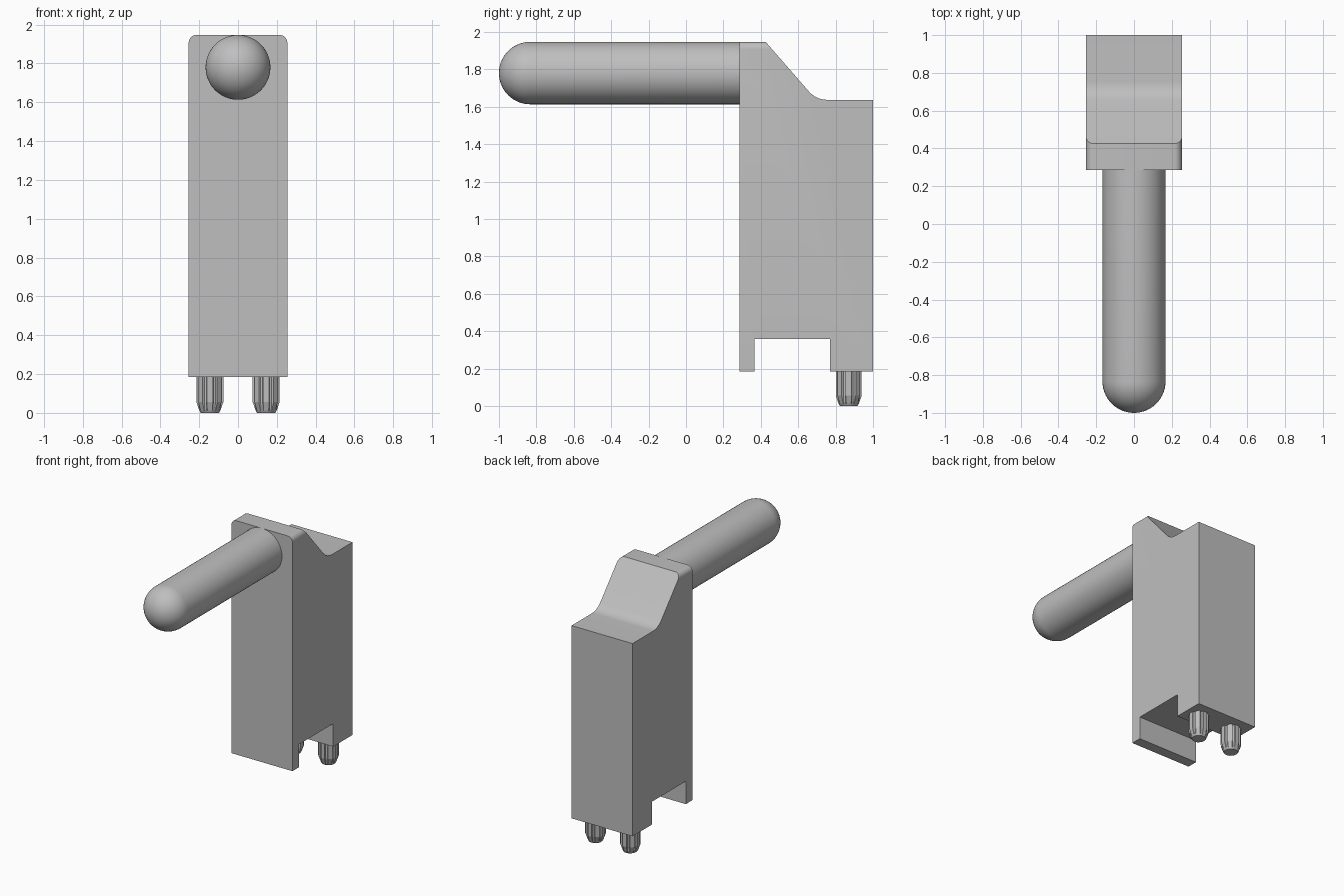
import bpy, math

if "Cube" in bpy.data.objects:
    bpy.data.objects.remove(bpy.data.objects["Cube"])

grey = bpy.data.materials.new("light_grey")
grey.diffuse_color = (0.52, 0.52, 0.52, 1)
grey.use_nodes = True
grey.node_tree.nodes["Principled BSDF"].inputs["Base Color"].default_value = grey.diffuse_color


def arc(cx, cy, r, a0, a1, n):
    """Points along a circular arc, angles in degrees."""
    return [(cx + r * math.cos(math.radians(a0 + (a1 - a0) * i / n)),
             cy + r * math.sin(math.radians(a0 + (a1 - a0) * i / n))) for i in range(n + 1)]


def loft(name, rings, smooth=True, angle=30):
    """Join equal-length rings of points into a capped solid."""
    n = len(rings[0])
    verts = [p for ring in rings for p in ring]
    faces = [(k * n + i, k * n + (i + 1) % n, (k + 1) * n + (i + 1) % n, (k + 1) * n + i)
             for k in range(len(rings) - 1) for i in range(n)]
    faces += [tuple(reversed(range(n))), tuple(range(len(verts) - n, len(verts)))]
    mesh = bpy.data.meshes.new(name)
    mesh.from_pydata(verts, [], faces)
    mesh.materials.append(grey)
    ob = bpy.data.objects.new(name, mesh)
    bpy.context.collection.objects.link(ob)
    bpy.ops.object.select_all(action='DESELECT')
    ob.select_set(True)
    bpy.context.view_layer.objects.active = ob
    bpy.ops.object.mode_set(mode='EDIT')
    bpy.ops.mesh.select_all(action='SELECT')
    bpy.ops.mesh.normals_make_consistent(inside=False)
    bpy.ops.object.mode_set(mode='OBJECT')
    if smooth:
        bpy.ops.object.shade_smooth_by_angle(angle=math.radians(angle))
    return ob


# housing: side profile with foot notch, sloped shoulder and concave fillet
side = [(0.285, 0.185), (0.365, 0.185), (0.365, 0.357), (0.77, 0.357), (0.77, 0.185),
        (1.0, 0.185), (1.0, 1.637)]
side += arc(0.755, 1.767, 0.13, 270, 221, 8)
side += [(0.425, 1.948), (0.285, 1.948)]
housing = loft("housing", [[(x, y, z) for y, z in side] for x in (-0.255, 0.255)], False)

# rounded top corners: intersect with a front-profile prism
front = [(-0.254, 0.1), (0.254, 0.1)] + arc(0.214, 1.907, 0.04, 0, 90, 6) + arc(-0.214, 1.907, 0.04, 90, 180, 6)
cutter = loft("corner_cutter", [[(x, y, z) for x, z in front] for y in (0.2, 1.1)], False)
mod = housing.modifiers.new("round_corners", 'BOOLEAN')
mod.operation = 'INTERSECT'
mod.solver = 'EXACT'
mod.object = cutter
bpy.context.view_layer.objects.active = housing
bpy.ops.object.modifier_apply(modifier=mod.name)
bpy.data.objects.remove(cutter)
bpy.ops.object.select_all(action='DESELECT')
housing.select_set(True)
bpy.context.view_layer.objects.active = housing
bpy.ops.object.shade_smooth_by_angle(angle=math.radians(25))

# light rod with a hemispherical tip
R, CZ = 0.167, 1.78
stations = [(-1 + R - R * math.cos(a), max(R * math.sin(a), 0.001))
            for a in [math.pi / 2 * i / 14 for i in range(15)]] + [(0.3, R)]
loft("rod", [[(x, y, z + CZ) for x, z in arc(0, 0, r, 0, 360, 48)[:-1]] for y, r in stations])

# ribbed mounting pegs, tapered at the bottom
for label, px in (("left", -0.145), ("right", 0.145)):
    rings = []
    for z, s in ((0.0, 0.68), (0.012, 0.78), (0.055, 1.0), (0.2, 1.0)):
        ring = []
        for i in range(8):
            for off, r in ((-13, 0.071), (13, 0.071), (17, 0.061), (28, 0.061)):
                a = math.radians(i * 45 + off)
                rr = min(r, 0.071 * s)
                ring.append((px + rr * math.cos(a), 0.87 + rr * math.sin(a), z))
        rings.append(ring)
    loft(label + "_peg", rings, False)
